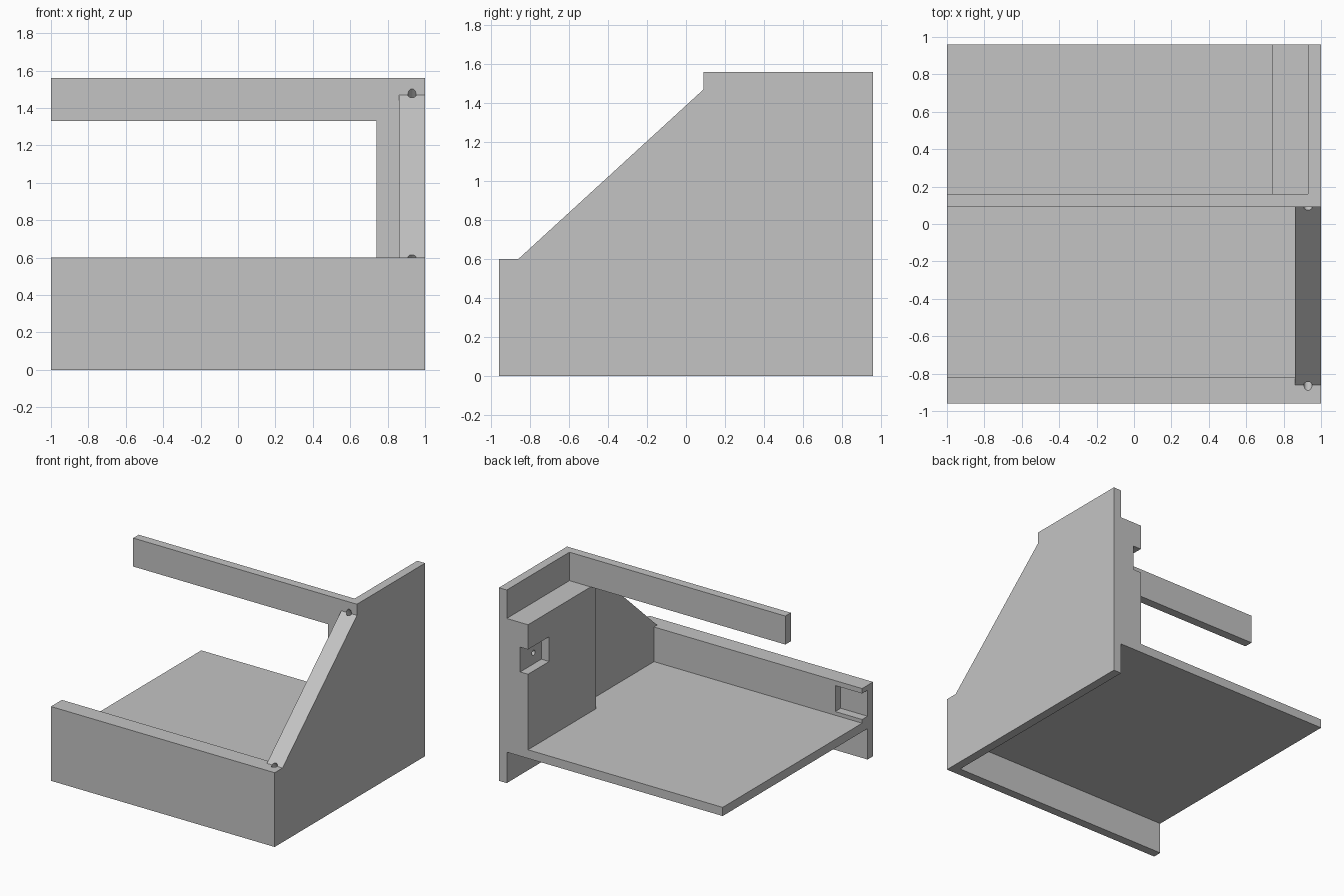
import bpy, bmesh, math
from mathutils import Vector

if "Cube" in bpy.data.objects:
    bpy.data.objects.remove(bpy.data.objects["Cube"], do_unlink=True)

grey = bpy.data.materials.new("plain_grey")
grey.use_nodes = True
COLOUR = (0.55, 0.55, 0.55, 1)
grey.diffuse_color = COLOUR
grey.node_tree.nodes["Principled BSDF"].inputs["Base Color"].default_value = COLOUR

# Shared dimensions
T = 0.07                            # sheet thickness
FRONT, BACK, MID = -0.96, 0.96, 0.09
INNER_FRONT = FRONT + 2 * T         # inside of the doubled front wall
OUT, SKIN, STRIP, BLOCK = 1.0, 1.0 - T, 1.0 - 2 * T, 0.74
UNDER, FLOOR, LEDGE = 0.25, 0.32, 0.60
SHELF, TOP = 1.33, 1.56
SLOPE_LOW, SLOPE_HIGH = (-0.86, LEDGE), (MID, 1.47)


def prism(name, x0, x1, profile):
    """Extrude a (y, z) outline from x0 to x1."""
    bm = bmesh.new()
    face = bm.faces.new([bm.verts.new((x0, y, z)) for y, z in profile])
    ext = bmesh.ops.extrude_face_region(bm, geom=[face])
    moved = [v for v in ext["geom"] if isinstance(v, bmesh.types.BMVert)]
    bmesh.ops.translate(bm, vec=(x1 - x0, 0, 0), verts=moved)
    bmesh.ops.recalc_face_normals(bm, faces=bm.faces)
    mesh = bpy.data.meshes.new(name)
    bm.to_mesh(mesh)
    bm.free()
    mesh.materials.append(grey)
    obj = bpy.data.objects.new(name, mesh)
    bpy.context.collection.objects.link(obj)
    return obj


def box(name, x, y, z):
    return prism(name, x[0], x[1],
                 [(y[0], z[0]), (y[1], z[0]), (y[1], z[1]), (y[0], z[1])])


def drill(name, centre, direction, radius, depth):
    """Round cutter centred on a surface point."""
    bpy.ops.mesh.primitive_cylinder_add(vertices=20, radius=radius, depth=2 * depth,
                                        location=centre)
    obj = bpy.context.object
    obj.name = name
    obj.rotation_euler = Vector(direction).to_track_quat("Z", "Y").to_euler()
    obj.data.materials.append(grey)
    return obj


def cut(target, cutter):
    mod = target.modifiers.new("cut", "BOOLEAN")
    mod.operation, mod.solver, mod.object = "DIFFERENCE", "EXACT", cutter
    bpy.context.view_layer.objects.active = target
    bpy.ops.object.modifier_apply(modifier=mod.name)


# Side wall with its sloped front edge, and the strip that doubles it
side_wall = prism("side_wall", SKIN, OUT, [
    (FRONT, 0), (BACK, 0), (BACK, TOP), (MID, TOP),
    SLOPE_HIGH, SLOPE_LOW, (FRONT, LEDGE)])
slope_strip = prism("slope_strip", STRIP, SKIN, [
    (INNER_FRONT, FLOOR), (MID, FLOOR), SLOPE_HIGH, SLOPE_LOW, (INNER_FRONT, LEDGE)])

# Floor, front wall and the lip below the floor
floor = box("floor", (-OUT, SKIN), (FRONT + T, BACK), (UNDER, FLOOR))
front_wall = box("front_wall", (-OUT, SKIN), (FRONT, INNER_FRONT), (FLOOR, LEDGE))
front_lip = box("front_lip", (-OUT, SKIN), (FRONT, FRONT + T), (0, FLOOR))

# Thick block at the back of the side, and the upper rail
side_block = box("side_block", (BLOCK, SKIN), (MID, BACK), (FLOOR, SHELF))
upper_rail = box("upper_rail", (-OUT, SKIN), (MID, MID + T), (SHELF, TOP))

# Open-ended pockets in the front wall and the block
front_pocket = box("front_pocket_cutter", (-1.1, -0.76),
                   (INNER_FRONT - T, INNER_FRONT + T), (0.35, 0.56))
block_pocket = box("block_pocket_cutter", (BLOCK - T, BLOCK + T), (0.69, 1.1), (0.93, 1.13))
cut(front_wall, front_pocket)
cut(side_block, block_pocket)

# Pin holes: one in the block pocket, one at each end of the slope
pocket_hole = drill("pocket_hole_cutter", (BLOCK + T, 0.79, 1.02), (1, 0, 0), 0.02, 0.08)
cut(side_block, pocket_hole)
run, rise = SLOPE_HIGH[0] - SLOPE_LOW[0], SLOPE_HIGH[1] - SLOPE_LOW[1]
low_hole = drill("low_hole_cutter", (SKIN, *SLOPE_LOW), (0, -rise, run), 0.022, 0.06)
high_hole = drill("high_hole_cutter", (SKIN, *SLOPE_HIGH), (0, -rise, run), 0.022, 0.06)
for part in (side_wall, slope_strip, front_wall):
    cut(part, low_hole)
for part in (side_wall, slope_strip, upper_rail):
    cut(part, high_hole)

for cutter in (front_pocket, block_pocket, pocket_hole, low_hole, high_hole):
    bpy.data.objects.remove(cutter, do_unlink=True)
